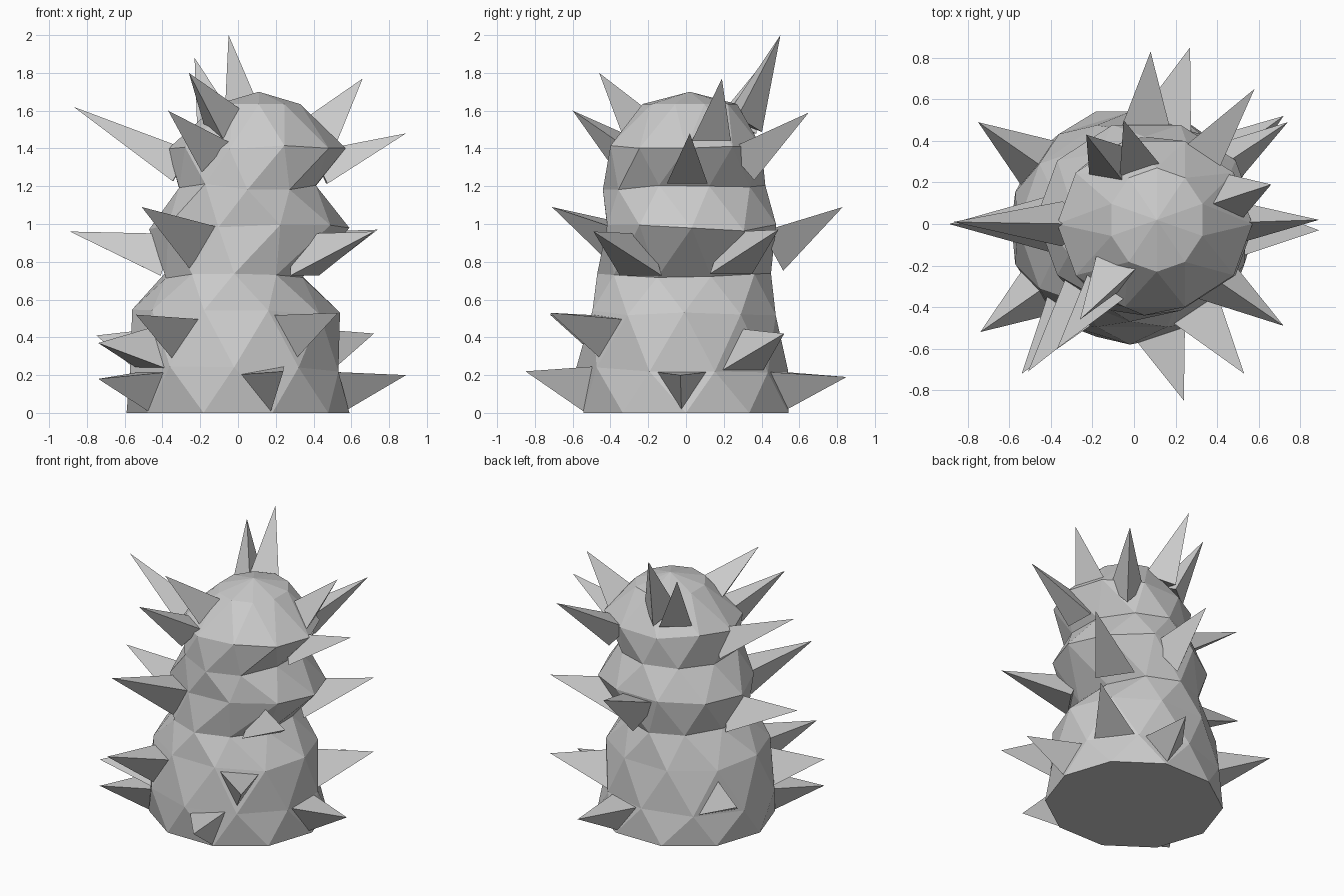
import bpy, bmesh, math, random
from mathutils import Vector

if "Cube" in bpy.data.objects:
    bpy.data.objects.remove(bpy.data.objects["Cube"])

random.seed(4)
SIDES = 10

stone = bpy.data.materials.new("light grey")
stone.diffuse_color = (0.6, 0.6, 0.6, 1)
stone.use_nodes = True
stone.node_tree.nodes["Principled BSDF"].inputs["Base Color"].default_value = stone.diffuse_color

# Body rings: height, centre x, centre y, radius x, radius y
RINGS = [
    (0.00, 0.00, 0.00, 0.59, 0.57),
    (0.23, -0.02, -0.02, 0.58, 0.56),
    (0.53, -0.01, -0.01, 0.55, 0.51),
    (0.73, -0.02, -0.01, 0.38, 0.46),
    (0.98, 0.06, 0.03, 0.53, 0.47),
    (1.20, 0.05, -0.01, 0.38, 0.43),
    (1.41, 0.10, 0.00, 0.47, 0.42),
    (1.635, 0.11, 0.02, 0.23, 0.25),
]
APEX = (0.11, 0.02, 1.70)


def make_object(name, bm):
    bmesh.ops.recalc_face_normals(bm, faces=bm.faces)
    mesh = bpy.data.meshes.new(name)
    bm.to_mesh(mesh)
    bm.free()
    mesh.materials.append(stone)
    obj = bpy.data.objects.new(name, mesh)
    bpy.context.collection.objects.link(obj)
    return obj


def ring_at(z):
    """Body centre and radii at a height."""
    for a, b in zip(RINGS, RINGS[1:]):
        if z <= b[0]:
            t = (z - a[0]) / (b[0] - a[0])
            return [p + (q - p) * t for p, q in zip(a, b)][1:]
    return RINGS[-1][1:]


# Faceted lumpy body made of staggered rings
bm = bmesh.new()
rows = []
for i, (z, cx, cy, rx, ry) in enumerate(RINGS):
    row = []
    for k in range(SIDES):
        a = 2 * math.pi * (k + 0.5 * (i % 2)) / SIDES
        dz = random.uniform(-0.02, 0.02) if 0 < i < 7 else 0
        row.append(bm.verts.new((cx + rx * math.cos(a), cy + ry * math.sin(a), z + dz)))
    rows.append(row)
for i, (low, high) in enumerate(zip(rows, rows[1:])):
    for k in range(SIDES):
        n = (k + 1) % SIDES
        if i % 2 == 0:
            bm.faces.new((low[k], low[n], high[k]))
            bm.faces.new((low[n], high[n], high[k]))
        else:
            bm.faces.new((low[k], high[n], high[k]))
            bm.faces.new((low[k], low[n], high[n]))
bm.faces.new(rows[0][::-1])
top = bm.verts.new(APEX)
for k in range(SIDES):
    bm.faces.new((rows[-1][k], rows[-1][(k + 1) % SIDES], top))
make_object("body", bm)


def spike(name, tip, base_z, roll, size):
    """Three-sided spike rooted in the body surface, aimed at its tip."""
    cx, cy, rx, ry = ring_at(base_z)
    tip = Vector(tip)
    a = math.atan2(tip.y - cy, tip.x - cx)
    r = 0.92 / math.hypot(math.cos(a) / rx, math.sin(a) / ry)
    base = Vector((cx + r * math.cos(a), cy + r * math.sin(a), base_z))
    axis = (tip - base).normalized()
    side = axis.cross(Vector((0, 0, 1))).normalized()
    up = side.cross(axis)
    bm = bmesh.new()
    corners = []
    for k in range(3):
        t = math.radians(roll) + 2 * math.pi * k / 3
        p = base + size * (up * math.cos(t) + side * math.sin(t))
        p.z = max(p.z, 0.0)
        corners.append(bm.verts.new(p))
    end = bm.verts.new(tip)
    bm.faces.new(corners)
    for k in range(3):
        bm.faces.new((corners[k], corners[(k + 1) % 3], end))
    make_object(name, bm)


# Upper spikes: tip x, y, z, root height, roll (0 = base points up)
UPPER = [
    (-0.05, 0.50, 2.00, 1.54, 180),
    (-0.23, 0.43, 1.88, 1.51, 0),
    (-0.26, -0.46, 1.80, 1.53, 90),
    (0.66, 0.19, 1.77, 1.48, 0),
    (-0.87, 0.01, 1.62, 1.28, 0),
    (-0.37, -0.60, 1.60, 1.38, 180),
    (0.58, 0.65, 1.59, 1.34, 180),
    (0.89, 0.02, 1.48, 1.27, 0),
]
# Middle and lower spikes
LOWER = [
    (-0.51, -0.71, 1.09, 0.91, 180),
    (0.08, 0.83, 1.09, 0.89, 180),
    (0.74, 0.49, 0.97, 0.81, 0),
    (0.72, -0.49, 0.96, 0.80, 0),
    (-0.89, 0.00, 0.96, 0.80, 0),
    (-0.54, -0.72, 0.52, 0.42, 180),
    (0.53, -0.72, 0.53, 0.43, 175),
    (-0.74, -0.52, 0.37, 0.31, 0),
    (-0.75, 0.49, 0.41, 0.30, 0),
    (0.72, 0.52, 0.42, 0.30, 0),
    (-0.74, -0.52, 0.18, 0.14, 180),
    (0.24, -0.85, 0.22, 0.15, 190),
    (0.89, -0.03, 0.20, 0.14, 180),
    (0.27, 0.85, 0.19, 0.14, 180),
]
for label, group, size in (("upper", UPPER, 0.125), ("lower", LOWER, 0.155)):
    for i, (x, y, z, root, roll) in enumerate(group):
        spike(f"{label}_spike_{i + 1}", (x, y, z), root, roll, size)
